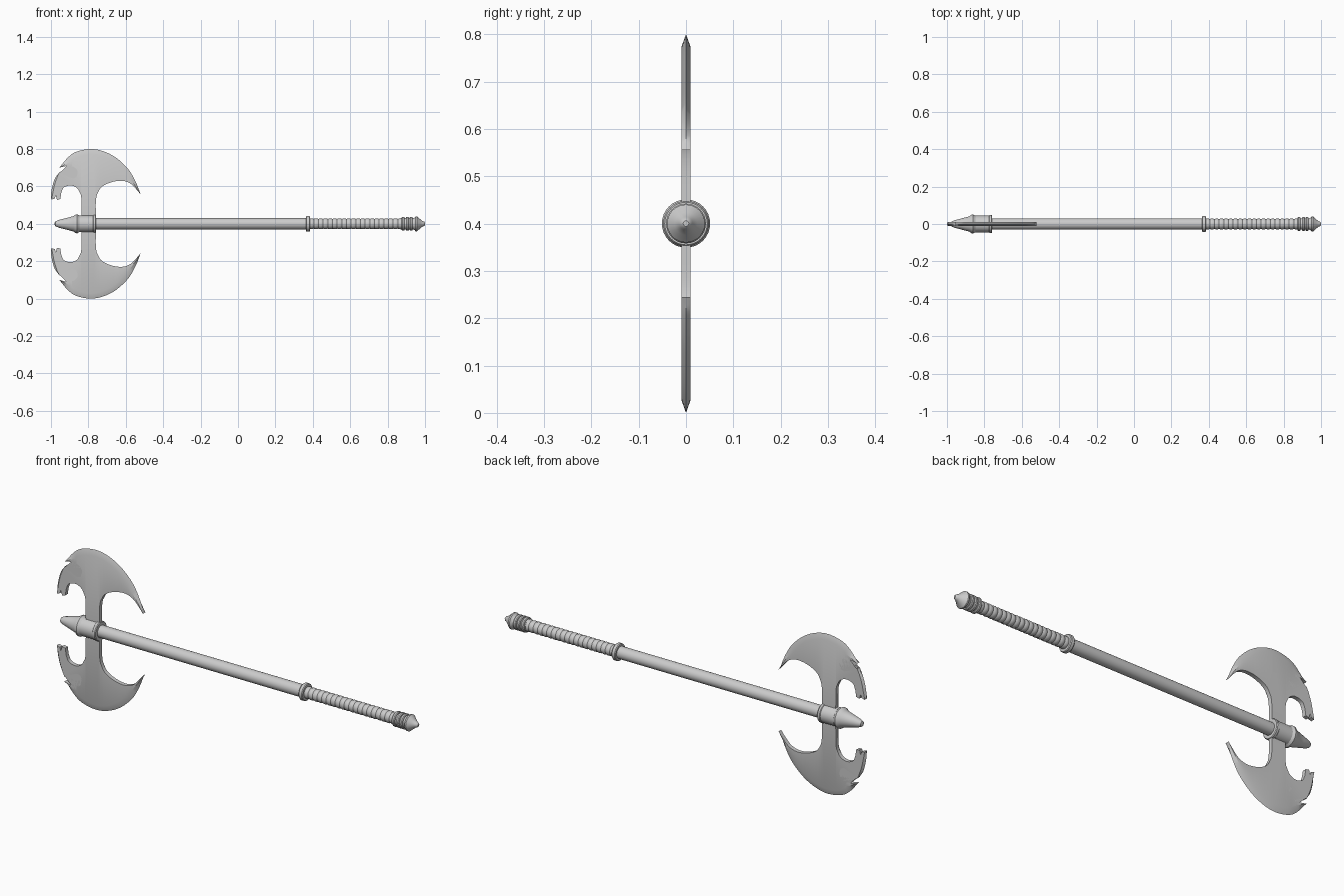
import bpy, bmesh, math
from mathutils import Vector

cube = bpy.data.objects.get("Cube")
if cube:
    bpy.data.objects.remove(cube, do_unlink=True)

AXIS_Z = 0.4
HALF_THICK = 0.01

steel = bpy.data.materials.new("grey_steel")
steel.use_nodes = True
steel.diffuse_color = (0.6, 0.6, 0.6, 1)
steel.node_tree.nodes["Principled BSDF"].inputs["Base Color"].default_value = (0.6, 0.6, 0.6, 1)


def finish(name, bm, angle=35):
    """Turn a bmesh into a smooth shaded object with sharp edges kept."""
    bmesh.ops.recalc_face_normals(bm, faces=bm.faces)
    mesh = bpy.data.meshes.new(name)
    bm.to_mesh(mesh)
    bm.free()
    mesh.materials.append(steel)
    obj = bpy.data.objects.new(name, mesh)
    bpy.context.collection.objects.link(obj)
    bpy.ops.object.select_all(action='DESELECT')
    obj.select_set(True)
    bpy.context.view_layer.objects.active = obj
    bpy.ops.object.shade_smooth_by_angle(angle=math.radians(angle))
    return obj


def lathe(name, profile, sides=32):
    """Revolve (x, radius) pairs around the shaft axis and cap both ends."""
    bm = bmesh.new()
    rings = []
    for x, r in profile:
        turns = [2 * math.pi * i / sides for i in range(sides)]
        rings.append([bm.verts.new((x, r * math.cos(a), AXIS_Z + r * math.sin(a))) for a in turns])
    for a, b in zip(rings, rings[1:]):
        for i in range(sides):
            j = (i + 1) % sides
            bm.faces.new((a[i], a[j], b[j], b[i]))
    bm.faces.new(rings[0])
    bm.faces.new(rings[-1])
    return finish(name, bm)


def smooth_path(points, steps=4):
    """Catmull-Rom curve through the points."""
    p = [Vector(q) for q in points]
    p = [2 * p[0] - p[1]] + p + [2 * p[-1] - p[-2]]
    out = []
    for a, b, c, d in zip(p, p[1:], p[2:], p[3:]):
        for k in range(steps):
            t = k / steps
            out.append(0.5 * (2 * b + (c - a) * t + (2 * a - 5 * b + 4 * c - d) * t * t
                              + (3 * b - a - 3 * c + d) * t ** 3))
    return out + [p[-2]]


# Blade outline as (x, height above the shaft axis)
inner_sweep = smooth_path([(-.76, .03), (-.76, .12), (-.75, .167), (-.725, .2), (-.675, .223),
                           (-.62, .23), (-.575, .215), (-.54, .18), (-.52, .155)])
cutting_edge = smooth_path([(-.52, .155), (-.545, .22), (-.585, .29), (-.65, .352), (-.72, .388),
                            (-.79, .4), (-.865, .385), (-.91, .354), (-.955, .3)])
slot_roof = smooth_path([(-.955, .3), (-.92, .308), (-.88, .305), (-.857, .28), (-.865, .248)])
teeth = [Vector(q) for q in [(-.885, .242), (-.882, .272), (-.9, .247), (-.91, .275),
                             (-.925, .255), (-.935, .28), (-.945, .268)]]
hook_outer = smooth_path([(-.955, .275), (-.98, .24), (-.995, .19), (-1, .15), (-.997, .13)])
hook_claws = [Vector(q) for q in [(-.98, .135), (-.974, .152), (-.968, .128), (-.95, .132)]]
hook_inner = smooth_path([(-.945, .165), (-.93, .195), (-.89, .205), (-.855, .185),
                          (-.838, .14), (-.836, .03)])


def blade(name, side):
    # Each entry is (ridge point, inset point on the flat of the blade)
    pairs = [(p, p) for p in inner_sweep[:-1]]
    centre = Vector((-.76, .1))
    last = len(cutting_edge) - 1
    for i, p in enumerate(cutting_edge):
        depth = 0.028 * min(1, i / 8, (last - i) / 4)
        pairs.append((p, p + (centre - p).normalized() * depth))
    pairs += [(p, p) for p in slot_roof[1:] + teeth]
    last = len(hook_outer) - 1
    for i, p in enumerate(hook_outer):
        depth = 0.01 * min(1, i / 4, (last - i) / 4)
        pairs.append((p, p + Vector((depth, 0))))
    pairs += [(p, p) for p in hook_claws + hook_inner]

    bm = bmesh.new()

    def ring(y, which):
        return [bm.verts.new((q[which].x, y, AXIS_Z + side * q[which].y)) for q in pairs]

    front, ridge, back = ring(-HALF_THICK, 1), ring(0, 0), ring(HALF_THICK, 1)
    count = len(pairs)
    for a, b in ((front, ridge), (ridge, back)):
        for i in range(count):
            j = (i + 1) % count
            bm.faces.new((a[i], a[j], b[j], b[i]))
    caps = [bm.faces.new(front), bm.faces.new(back)]
    bmesh.ops.triangulate(bm, faces=caps, ngon_method='EAR_CLIP')
    return finish(name, bm, 25)


blade("upper_blade", 1)
blade("lower_blade", -1)

# Head: spike and socket
lathe("head_spike", [(-.98, .006), (-.976, .013), (-.96, .02), (-.925, .029), (-.88, .041),
                     (-.868, .05), (-.86, .051), (-.848, .044), (-.84, .04)])
lathe("head_socket", [(-.85, .04), (-.848, .045), (-.775, .045), (-.772, .048),
                      (-.762, .048), (-.758, .045), (-.758, .028)])

# Shaft and its ring
lathe("shaft", [(-.8, .03), (.38, .03)])
lathe("shaft_ring", [(.363, .028), (.363, .039), (.367, .042), (.381, .042), (.385, .039), (.385, .026)])

# Grip with wrapped ridges
WRAPS = 20
start, end = .38, .88
step = (end - start) / WRAPS
grip = []
for w in range(WRAPS):
    x = start + w * step
    grip += [(x, .026), (x + step * .3, .029), (x + step * .7, .029)]
lathe("grip", grip + [(end, .026)])

# Pommel: three bands, a neck and a pointed cap
for n, x in enumerate((.875, .898, .918)):
    lathe("pommel_band_%d" % (n + 1), [(x, .028), (x, .034), (x + .004, .037), (x + .012, .037),
                                       (x + .016, .034), (x + .016, .028)])
lathe("pommel_cap", [(.87, .03), (.938, .03), (.944, .033), (.95, .04), (.957, .04),
                     (.975, .024), (.988, .014), (.996, .011), (1, .006)])
